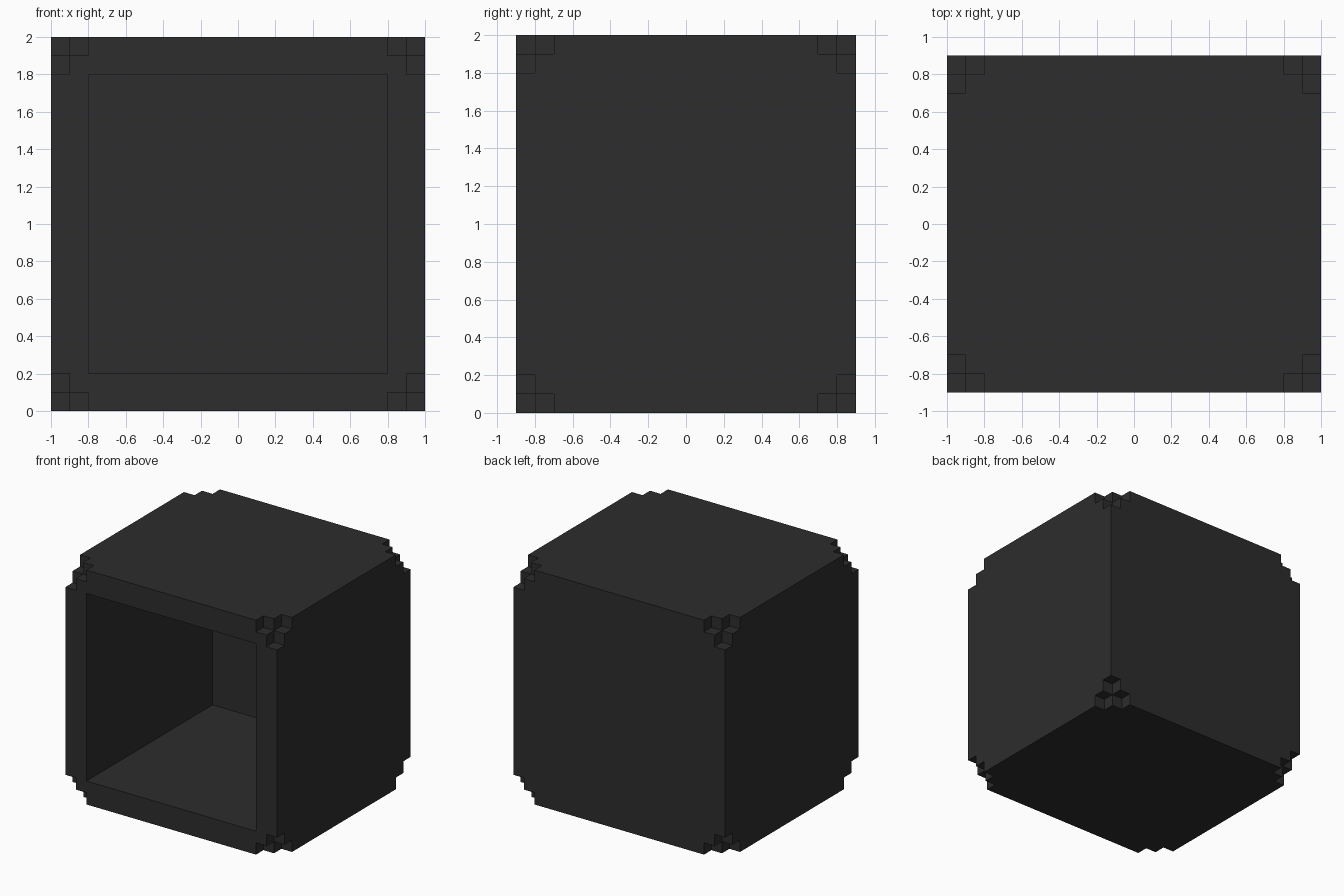
import bpy
import bmesh
from itertools import product
from mathutils import Vector

default = bpy.data.objects.get("Cube")
if default:
    bpy.data.objects.remove(default, do_unlink=True)

# Colour
charcoal = bpy.data.materials.new("charcoal")
charcoal.use_nodes = True
colour = (0.026, 0.026, 0.026, 1)
charcoal.diffuse_color = colour
charcoal.node_tree.nodes["Principled BSDF"].inputs["Base Color"].default_value = colour

STEP = 0.1
HALF = (1.0, 0.9, 1.0)


def planes(h):
    """Cutting planes along one axis: two thin layers, a wide core, two thin layers."""
    return [-h, -h + STEP, -h + 2 * STEP, h - 2 * STEP, h - STEP, h]


GRID = [planes(h) for h in HALF]


def solid(cell):
    """Box with stepped corners and a deep opening in the front."""
    if min(cell) < 0 or max(cell) > 4:
        return False
    if sum(min(i, 4 - i) for i in cell) <= 1:
        return False                      # stepped corner notches
    x, y, z = cell
    return not (x == 2 and z == 2 and y < 4)   # cavity, thin back wall


# Open box shell: a face wherever a solid block meets empty space
bm = bmesh.new()
for cell in product(range(5), repeat=3):
    if not solid(cell):
        continue
    for axis, side in product(range(3), (0, 1)):
        neighbour = list(cell)
        neighbour[axis] += 2 * side - 1
        if solid(neighbour):
            continue
        u, v = (axis + 1) % 3, (axis + 2) % 3
        corners = []
        for du, dv in ((0, 0), (1, 0), (1, 1), (0, 1)):
            p = Vector()
            p[axis] = GRID[axis][cell[axis] + side]
            p[u] = GRID[u][cell[u] + du]
            p[v] = GRID[v][cell[v] + dv]
            p.z += HALF[2]
            corners.append(bm.verts.new(p))
        bm.faces.new(corners if side else corners[::-1])

bmesh.ops.remove_doubles(bm, verts=bm.verts[:], dist=0.001)
bmesh.ops.dissolve_limit(bm, angle_limit=0.01, verts=bm.verts[:], edges=bm.edges[:])

mesh = bpy.data.meshes.new("open_box")
bm.to_mesh(mesh)
bm.free()
mesh.materials.append(charcoal)
box = bpy.data.objects.new("open_box", mesh)
bpy.context.collection.objects.link(box)
